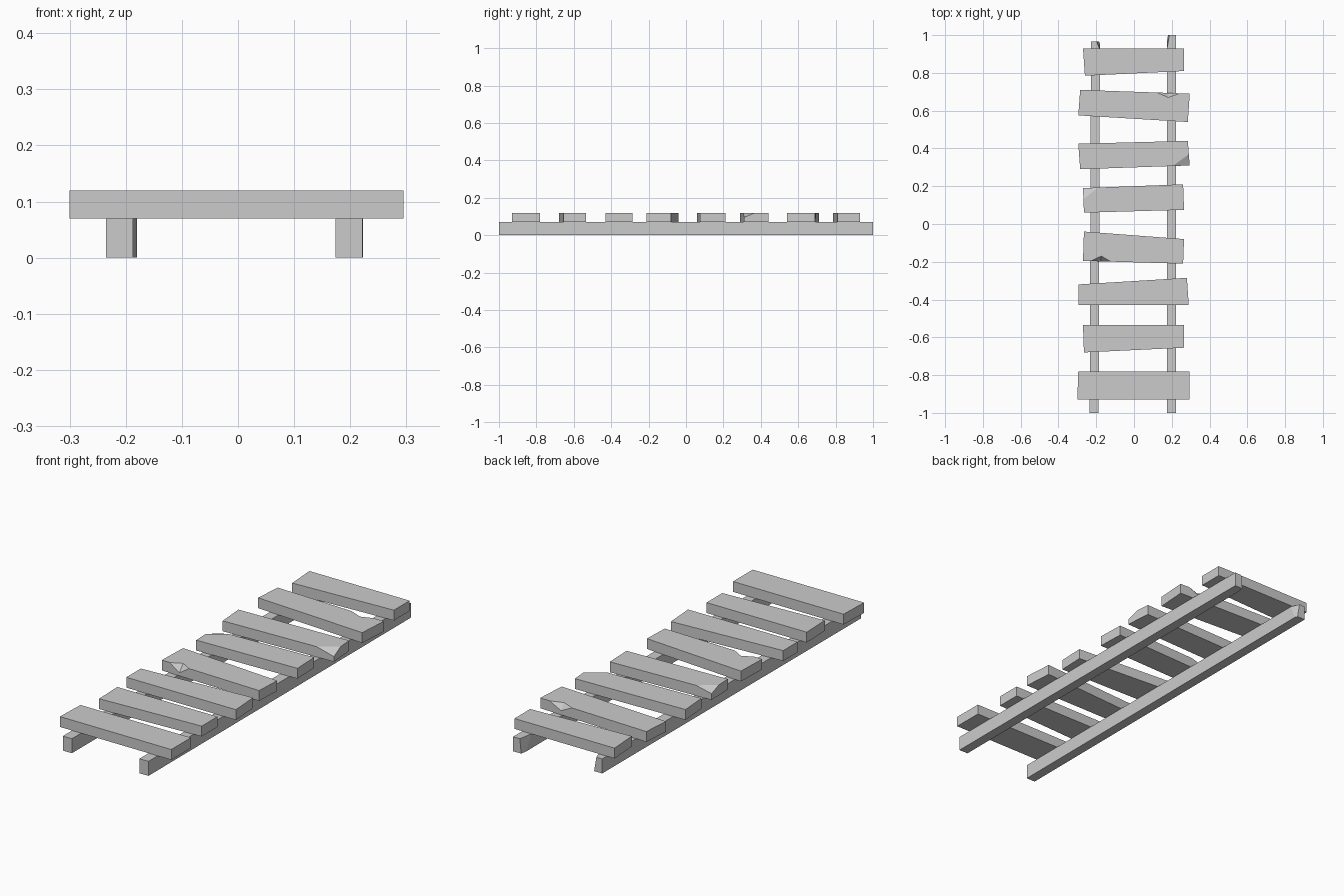
import bpy, bmesh
from mathutils import Vector

old = bpy.data.objects.get("Cube")
if old:
    bpy.data.objects.remove(old, do_unlink=True)

grey = bpy.data.materials.new("plain grey")
grey.use_nodes = True
grey.diffuse_color = (0.6, 0.6, 0.6, 1)
grey.node_tree.nodes["Principled BSDF"].inputs["Base Color"].default_value = (0.6, 0.6, 0.6, 1)

RAIL_TOP, PLANK_TOP = 0.07, 0.12


def board(name, outline, z0, z1, notch=None, chip=None):
    """Extrude a four-cornered outline (counter-clockwise); optionally
    break a V out of one top edge or slice off a corner with a plane."""
    bm = bmesh.new()
    low = [bm.verts.new((x, y, z0)) for x, y in outline]
    high = [bm.verts.new((x, y, z1)) for x, y in outline]
    top = []
    for i in range(4):
        j = (i + 1) % 4
        side = [low[i], low[j], high[j], high[i]]
        top.append(high[i])
        if notch and notch[0] == i:
            _, start, end, depth, drop = notch
            a, b = high[i].co, high[j].co
            along = (b - a).normalized()
            inward = Vector((-along.y, along.x, 0))
            mid = a.lerp(b, (start + end) / 2)
            first = bm.verts.new(a.lerp(b, start))
            last = bm.verts.new(a.lerp(b, end))
            tip = bm.verts.new(mid + inward * depth)
            pit = bm.verts.new(mid - Vector((0, 0, drop)))
            side[3:3] = [last, pit, first]
            top += [first, tip, last]
            bm.faces.new((first, pit, tip))
            bm.faces.new((pit, last, tip))
        bm.faces.new(side)
    bm.faces.new(top)
    bm.faces.new(low[::-1])
    if chip:
        p, q, r = (Vector(c) for c in chip)
        normal = (q - p).cross(r - p).normalized()
        if normal.dot(Vector((*outline[0], z0)) + Vector((*outline[2], z0)) - 2 * p) > 0:
            normal.negate()
        bmesh.ops.bisect_plane(bm, geom=bm.verts[:] + bm.edges[:] + bm.faces[:],
                               plane_co=p, plane_no=normal, clear_outer=True)
        bmesh.ops.holes_fill(bm, edges=[e for e in bm.edges if e.is_boundary])
    bmesh.ops.recalc_face_normals(bm, faces=bm.faces)
    mesh = bpy.data.meshes.new(name)
    bm.to_mesh(mesh)
    bm.free()
    mesh.materials.append(grey)
    bpy.context.collection.objects.link(bpy.data.objects.new(name, mesh))


# Two long rails with split back ends
board("right_rail", [(-.235, -1), (-.187, -1), (-.18, .965), (-.228, .965)], 0, RAIL_TOP,
      chip=[(-.18, .92, .07), (-.197, .965, .07), (-.185, .965, 0)])
board("left_rail", [(.174, -1), (.222, -1), (.223, 1), (.175, 1)], 0, RAIL_TOP,
      chip=[(.175, .93, .07), (.187, 1, .07), (.18, 1, 0)])

# Uneven planks from front to back: front-left, front-right, back-right, back-left
planks = [
    ([(-.3, -.93), (.295, -.93), (.295, -.78), (-.295, -.78)], None, None),
    ([(-.265, -.68), (.265, -.655), (.265, -.535), (-.27, -.535)], None, None),
    ([(-.295, -.43), (.29, -.43), (.28, -.285), (-.295, -.32)], None, None),
    ([(-.27, -.195), (.26, -.21), (.265, -.08), (-.265, -.04)], (0, .08, .28, .028, .035), None),
    ([(-.265, .06), (.265, .075), (.26, .21), (-.27, .19)], None,
     [(-.27, .13, .12), (-.19, .193, .12), (-.27, .19, .1)]),
    ([(-.285, .29), (.295, .31), (.285, .44), (-.295, .425)], None,
     [(.205, .307, .12), (.292, .37, .12), (.295, .31, .095)]),
    ([(-.295, .575), (.285, .54), (.295, .69), (-.285, .71)], (2, .09, .3, .024, .03), None),
    ([(-.26, .785), (.265, .81), (.265, .93), (-.27, .93)], None, None),
]
for n, (outline, notch, chip) in enumerate(planks, 1):
    board(f"plank_{n}", outline, RAIL_TOP, PLANK_TOP, notch, chip)
